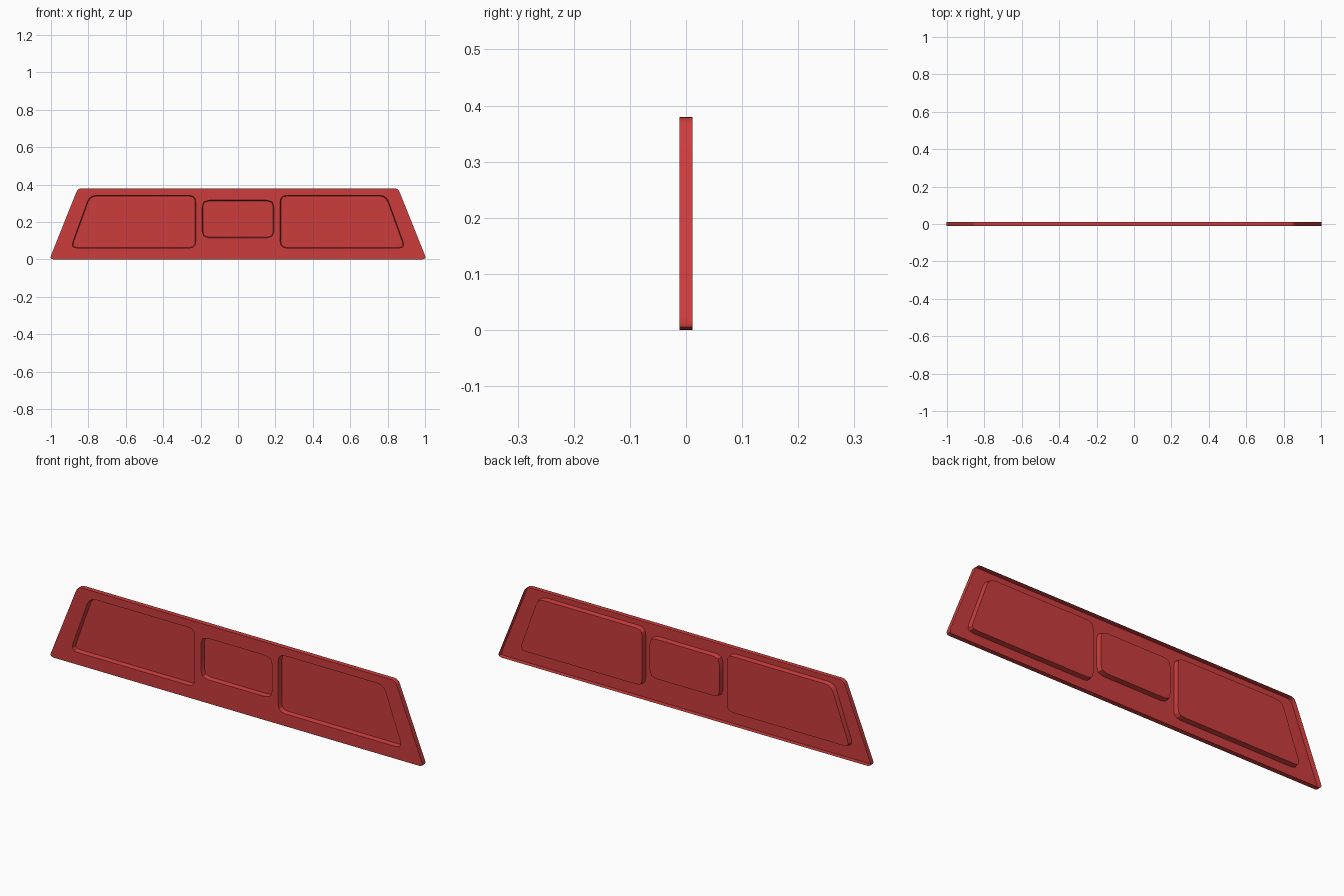
import bpy, bmesh
from mathutils import Vector

if "Cube" in bpy.data.objects:
    bpy.data.objects.remove(bpy.data.objects["Cube"])

FRONT, BACK = -0.012, 0.012


def rounded(corners, d, segs):
    """Outline with each corner cut back by d and rounded with segs segments."""
    pts, n = [], len(corners)
    for i in range(n):
        p = Vector(corners[i])
        a = p + (Vector(corners[i - 1]) - p).normalized() * d
        b = p + (Vector(corners[(i + 1) % n]) - p).normalized() * d
        for k in range(segs + 1):
            t = k / segs
            pts.append(a * (1 - t) ** 2 + p * 2 * t * (1 - t) + b * t * t)
    return pts


def shrink(pts, m):
    """Pull an outline inwards by m along its vertex normals (ccw outline)."""
    out, n = [], len(pts)
    for i, p in enumerate(pts):
        t = (pts[(i + 1) % n] - pts[i - 1]).normalized()
        out.append(p + Vector((-t.y, t.x)) * m)
    return out


bm = bmesh.new()


def ring(pts, y):
    return [bm.verts.new((p.x, y, p.y)) for p in pts]


def loop_edges(vs):
    return [bm.edges.new((vs[i - 1], vs[i])) for i in range(len(vs))]


def bridge(a, b):
    for i in range(len(a)):
        bm.faces.new((a[i - 1], a[i], b[i], b[i - 1]))


# Outer outline and the three pressed panels
outer = rounded([(-1.008, 0), (1.008, 0), (0.856, 0.38), (-0.856, 0.38)], 0.022, 4)
side = [(0.225, 0.06), (0.895, 0.06), (0.793, 0.342), (0.225, 0.342)]
mirrored = [(-x, z) for x, z in reversed(side)]
middle = [(-0.192, 0.115), (0.192, 0.115), (0.192, 0.316), (-0.192, 0.316)]
panels = [rounded(side, 0.036, 3), rounded(mirrored, 0.036, 3), rounded(middle, 0.036, 2)]

# Front sheet with openings
rim = ring(outer, FRONT)
edges = loop_edges(rim)
openings = [ring(p, FRONT) for p in panels]
for o in openings:
    edges += loop_edges(o)
bmesh.ops.triangle_fill(bm, use_beauty=True, use_dissolve=False, edges=edges, normal=(0, -1, 0))

# Skirt around the edge, open at the back
bridge(ring(outer, BACK), rim)

# Recess walls and floors
for p, o in zip(panels, openings):
    floor = ring(shrink(p, 0.004), BACK - 0.001)
    bridge(o, floor)
    bm.faces.new(floor)

bmesh.ops.recalc_face_normals(bm, faces=bm.faces)
bm.normal_update()
if sum(f.normal.y * f.calc_area() for f in bm.faces) > 0:
    bmesh.ops.reverse_faces(bm, faces=bm.faces)

mesh = bpy.data.meshes.new("pressed_panel")
bm.to_mesh(mesh)
bm.free()
panel = bpy.data.objects.new("pressed_panel", mesh)
bpy.context.collection.objects.link(panel)
mat = bpy.data.materials.new("red_paint")
mat.diffuse_color = (0.6, 0.045, 0.045, 1)
mat.use_nodes = True
mat.node_tree.nodes["Principled BSDF"].inputs["Base Color"].default_value = mat.diffuse_color
mesh.materials.append(mat)

bpy.context.view_layer.objects.active = panel
panel.select_set(True)
bpy.ops.object.shade_smooth_by_angle()
